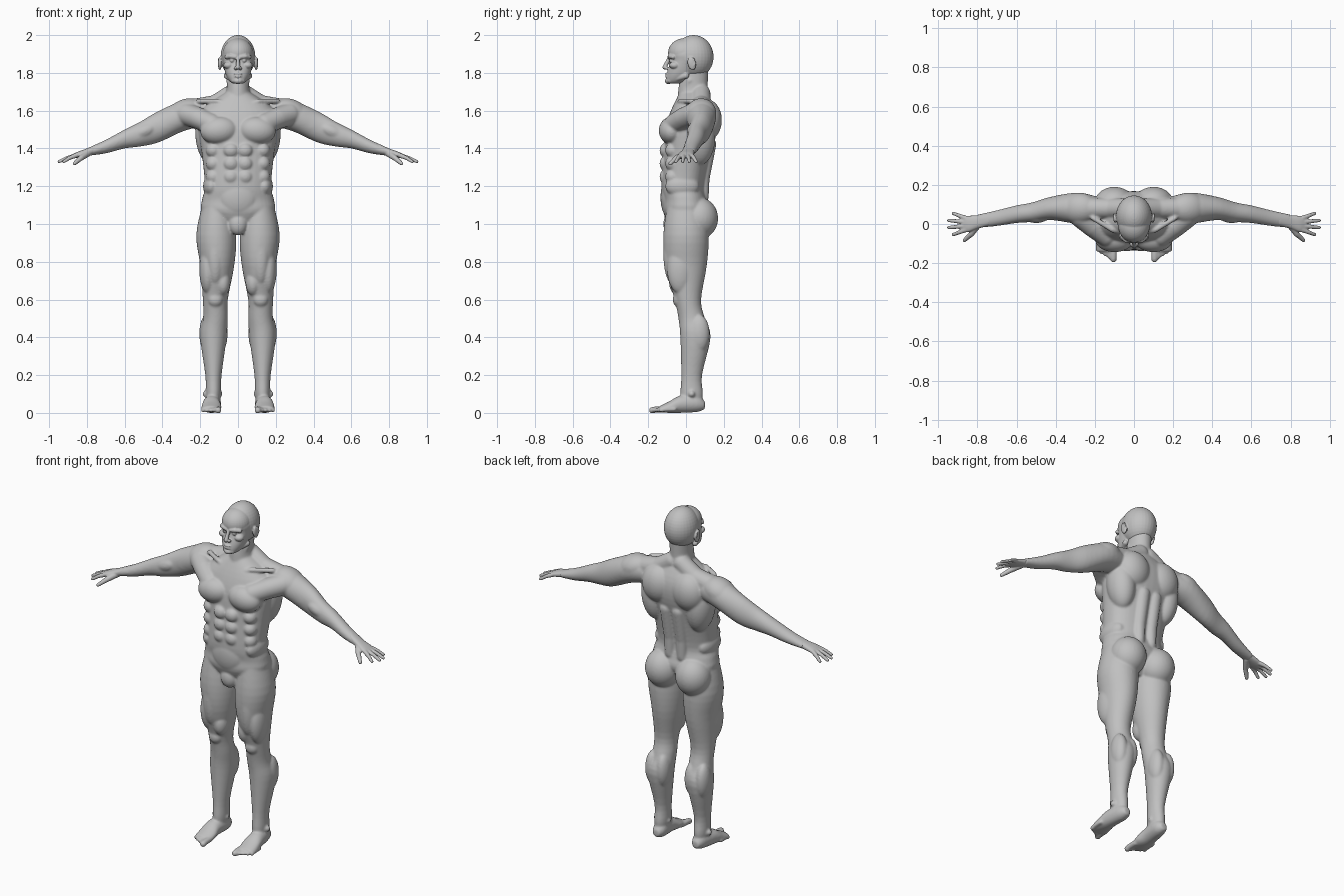
import bpy
import bmesh
from math import sin, cos, copysign, tau
from mathutils import Vector, Matrix

default_cube = bpy.data.objects.get("Cube")
if default_cube:
    bpy.data.objects.remove(default_cube, do_unlink=True)

clay = bpy.data.materials.new("grey_clay")
clay.use_nodes = True
clay.diffuse_color = (.53, .53, .53, 1)
shader = clay.node_tree.nodes["Principled BSDF"]
shader.inputs["Base Color"].default_value = clay.diffuse_color


def spline(rings, steps=4):
    """Smoothly interpolate between neighbouring rings."""
    result = []
    last = len(rings) - 1
    for i in range(last):
        before, start = rings[max(i - 1, 0)], rings[i]
        end, after = rings[i + 1], rings[min(i + 2, last)]
        for step in range(steps):
            t = step / steps
            result.append([b + t / 2 * (c - a + t * (2 * a - 5 * b + 4 * c - d
                           + t * (3 * (b - c) + d - a)))
                           for a, b, c, d in zip(before, start, end, after)])
    return result + [rings[last]]


def loft(bm, along, rings, power=2, sides=40):
    """Closed loft; each ring is position, two centres, two radii."""
    place = {"x": lambda t, a, b: (t, a, b),
             "y": lambda t, a, b: (a, t, b),
             "z": lambda t, a, b: (a, b, t)}[along]
    loops = []
    for t, centre_a, centre_b, radius_a, radius_b in spline(rings):
        loop = []
        for i in range(sides):
            u, v = cos(tau * i / sides), sin(tau * i / sides)
            a = centre_a + radius_a * copysign(abs(u) ** (2 / power), u)
            b = centre_b + radius_b * copysign(abs(v) ** (2 / power), v)
            loop.append(bm.verts.new(place(t, a, b)))
        loops.append(loop)
    for lower, upper in zip(loops, loops[1:]):
        for i in range(sides):
            bm.faces.new((lower[i - 1], lower[i], upper[i], upper[i - 1]))
    bm.faces.new(loops[0])
    bm.faces.new(loops[-1])


def centred(profile):
    """Turn (height, half width, front, back) rows into loft rings."""
    return [(height, 0, (front + back) / 2, width, (back - front) / 2)
            for height, width, front, back in profile]


def ball(bm, at, size, tilt=0, axis="Y"):
    matrix = (Matrix.Translation(at) @ Matrix.Rotation(tilt, 4, axis)
              @ Matrix.Diagonal((*size, 1)))
    bmesh.ops.create_uvsphere(bm, u_segments=32, v_segments=20, radius=1, matrix=matrix)


def tube(bm, points, thick, thin):
    """Round-ended tube through points, tapering evenly."""
    points = [Vector(p) for p in points]
    radii = [thick + (thin - thick) * i / (len(points) - 1) for i in range(len(points))]
    for point, radius in zip(points, radii):
        ball(bm, at=point, size=(radius, radius, radius))
    for i in range(len(points) - 1):
        start, end = points[i], points[i + 1]
        turn = (end - start).to_track_quat("Z", "Y").to_matrix().to_4x4()
        bmesh.ops.create_cone(bm, cap_ends=True, segments=24,
                              radius1=radii[i], radius2=radii[i + 1],
                              depth=(end - start).length,
                              matrix=Matrix.Translation((start + end) / 2) @ turn)


def mirror(bm):
    """Copy everything built so far to the other side."""
    copied = bmesh.ops.duplicate(bm, geom=bm.verts[:] + bm.edges[:] + bm.faces[:])["geom"]
    for item in copied:
        if isinstance(item, bmesh.types.BMVert):
            item.co.x = -item.co.x


def finish(bm, name, voxel, rounds):
    """Fuse the overlapping volumes into one smooth skin."""
    bmesh.ops.recalc_face_normals(bm, faces=bm.faces[:])
    mesh = bpy.data.meshes.new(name)
    bm.to_mesh(mesh)
    bm.free()
    mesh.materials.append(clay)
    obj = bpy.data.objects.new(name, mesh)
    bpy.context.collection.objects.link(obj)
    fuse = obj.modifiers.new("fuse", "REMESH")
    fuse.mode = "VOXEL"
    fuse.voxel_size = voxel
    fuse.use_smooth_shade = True
    soften = obj.modifiers.new("soften", "SMOOTH")
    soften.iterations = rounds


def add_leg(bm):
    loft(bm, along="z", rings=[
        (1.1, .11, 0, .08, .1), (.94, .115, 0, .106, .12), (.78, .11, 0, .09, .11),
        (.6, .12, .01, .066, .07), (.5, .12, .03, .065, .07), (.4, .13, .05, .07, .08),
        (.2, .13, .03, .043, .055), (.1, .13, .03, .04, .06), (.03, .13, .03, .03, .05)])
    ball(bm, at=(.1, .07, 1.03), size=(.1, .1, .11))  # buttock
    ball(bm, at=(.16, -.03, .76), size=(.045, .07, .13))  # outer thigh
    ball(bm, at=(.08, -.04, .69), size=(.04, .05, .07))  # inner thigh
    ball(bm, at=(.12, -.07, .84), size=(.05, .05, .16))  # front thigh
    ball(bm, at=(.12, -.04, .6), size=(.04, .03, .04))  # kneecap
    for x in (.095, .165):
        ball(bm, at=(x, .07, .42), size=(.04, .055, .1))  # calf muscle
    for x in (.1, .17):
        ball(bm, at=(x, .03, .1), size=(.018, .018, .018))  # ankle bone


def add_foot(bm):
    loft(bm, along="y", rings=[
        (.1, .13, .04, .02, .02), (.06, .13, .05, .04, .045), (-.03, .14, .046, .046, .046),
        (-.09, .14, .03, .053, .03), (-.14, .145, .02, .045, .016)])
    for i in range(5):
        x, tip, radius = .105 + .02 * i, .012 * i - .18, .011 if i else .017
        tube(bm, [(x, tip + .07, .02), (x, tip + .02, .018), (x, tip, .014)], radius, radius)


def add_arm(bm):
    loft(bm, along="x", rings=[
        (.16, .07, 1.58, .06, .06), (.28, .08, 1.575, .08, .08), (.42, .08, 1.515, .06, .083),
        (.52, .06, 1.475, .05, .065), (.6, .05, 1.45, .045, .05), (.7, .03, 1.41, .04, .036),
        (.8, .014, 1.38, .034, .02)])
    ball(bm, at=(.28, .08, 1.59), size=(.1, .08, .07), tilt=.4)  # deltoid
    for y in (.06, .1):
        ball(bm, at=(.37, y, 1.53), size=(.1, .045, .055), tilt=.45)  # biceps, triceps
    ball(bm, at=(.5, .05, 1.49), size=(.08, .045, .04), tilt=.4)  # forearm


def add_trunk_muscles(bm):
    ball(bm, at=(.1, -.076, 1.495), size=(.1, .068, .073), tilt=.1)  # breast
    tube(bm, [(.14, -.06, 1.53), (.21, -.01, 1.56), (.27, .04, 1.58)], thick=.055, thin=.06)
    tube(bm, [(.03, .08, 1.69), (.12, .08, 1.63), (.22, .08, 1.61)], thick=.05, thin=.055)
    tube(bm, [(.03, -.05, 1.62), (.11, -.03, 1.65), (.21, .03, 1.65)], thick=.014, thin=.013)
    ball(bm, at=(.15, .07, 1.46), size=(.075, .085, .15), tilt=.1)  # side of back
    ball(bm, at=(.1, .11, 1.55), size=(.1, .08, .11))  # shoulder blade
    tube(bm, [(.04, .09, 1.14), (.04, .09, 1.24), (.04, .12, 1.42)], thick=.03, thin=.04)
    ball(bm, at=(.14, -.02, 1.2), size=(.045, .09, .06))  # flank
    for row in range(3):
        z = 1.25 + .07 * row
        ball(bm, at=(.037, -.11, z), size=(.04, .03, .038))  # stomach
        ball(bm, at=(.13, -.07, z), size=(.04, .04, .04))  # ribs
    tube(bm, [(.01, -.04, 1.64), (.045, .02, 1.76)], thick=.014, thin=.018)  # neck


def add_torso(bm):
    loft(bm, along="z", power=2.3, rings=centred([
        (.96, .05, -.07, .05), (1.06, .186, -.12, .12), (1.13, .19, -.12, .11),
        (1.2, .175, -.13, .1), (1.36, .19, -.12, .13), (1.5, .21, -.11, .165),
        (1.6, .2, -.08, .16), (1.7, .06, -.03, .11)]))
    ball(bm, at=(0, -.095, 1.14), size=(.1, .04, .1))  # lower belly
    ball(bm, at=(0, -.08, 1), size=(.05, .04, .06))  # groin
    loft(bm, along="z", rings=centred([
        (1.62, .08, -.045, .12), (1.72, .06, -.04, .115), (1.84, .06, -.02, .12)]))


def add_hand(bm):
    loft(bm, along="x", power=2.3, rings=[
        (.74, .02, 1.4, .03, .027), (.8, .01, 1.38, .034, .02), (.85, 0, 1.366, .042, .016),
        (.88, 0, 1.356, .036, .01)])
    for i in range(4):
        spread = i - 1.5
        base = Vector((.86, .02 * spread, 1.362))
        tip = Vector((.96 - .025 * abs(spread), .036 * spread, 1.33))
        knuckle = base.lerp(tip, .5) + Vector((0, 0, .004))
        tube(bm, [base, knuckle, tip], thick=.0125, thin=.0085)
    tube(bm, [(.795, 0, 1.375), (.83, -.05, 1.35), (.866, -.083, 1.32)], thick=.019, thin=.01)


def add_face_side(bm):
    tube(bm, [(.014, -.088, 1.884), (.04, -.085, 1.888), (.06, -.068, 1.884)], .011, .011)
    ball(bm, at=(.032, -.077, 1.866), size=(.0125, .0125, .0125))  # eye
    ball(bm, at=(.05, -.06, 1.84), size=(.027, .028, .02))  # cheekbone
    ball(bm, at=(.013, -.103, 1.825), size=(.01, .011, .008))  # nostril
    ball(bm, at=(.096, .03, 1.85), size=(.01, .022, .036), tilt=.25, axis="X")  # ear
    tube(bm, [(.1, .03, 1.825), (.103, .05, 1.85), (.103, .04, 1.875)], .004, .005)  # ear rim
    tube(bm, [(.022, -.085, 1.76), (.06, 0, 1.785)], thick=.014, thin=.016)  # jaw


def add_skull(bm):
    ball(bm, at=(0, .04, 1.885), size=(.092, .106, .115))  # cranium
    ball(bm, at=(0, -.01, 1.905), size=(.08, .085, .078))  # forehead
    loft(bm, along="z", power=2.2, rings=centred([
        (1.743, .026, -.095, -.03), (1.76, .048, -.105, .02), (1.8, .067, -.1, .05),
        (1.865, .08, -.082, .08), (1.9, .083, -.088, .1), (1.94, .07, -.075, .1)]))
    tube(bm, [(0, -.09, 1.876), (0, -.103, 1.85), (0, -.113, 1.83)], thick=.009, thin=.012)
    for z in (1.781, 1.794):
        ball(bm, at=(0, -.101, z), size=(.022, .01, .006))  # lip
    ball(bm, at=(0, -.092, 1.757), size=(.026, .02, .016))  # chin


body = bmesh.new()
for add_part in (add_leg, add_foot, add_arm, add_trunk_muscles, mirror, add_torso):
    add_part(body)
finish(body, "body", voxel=.006, rounds=7)

hands = bmesh.new()
add_hand(hands)
mirror(hands)
finish(hands, "hands", voxel=.004, rounds=4)

head = bmesh.new()
for add_part in (add_face_side, mirror, add_skull):
    add_part(head)
finish(head, "head", voxel=.0035, rounds=4)
